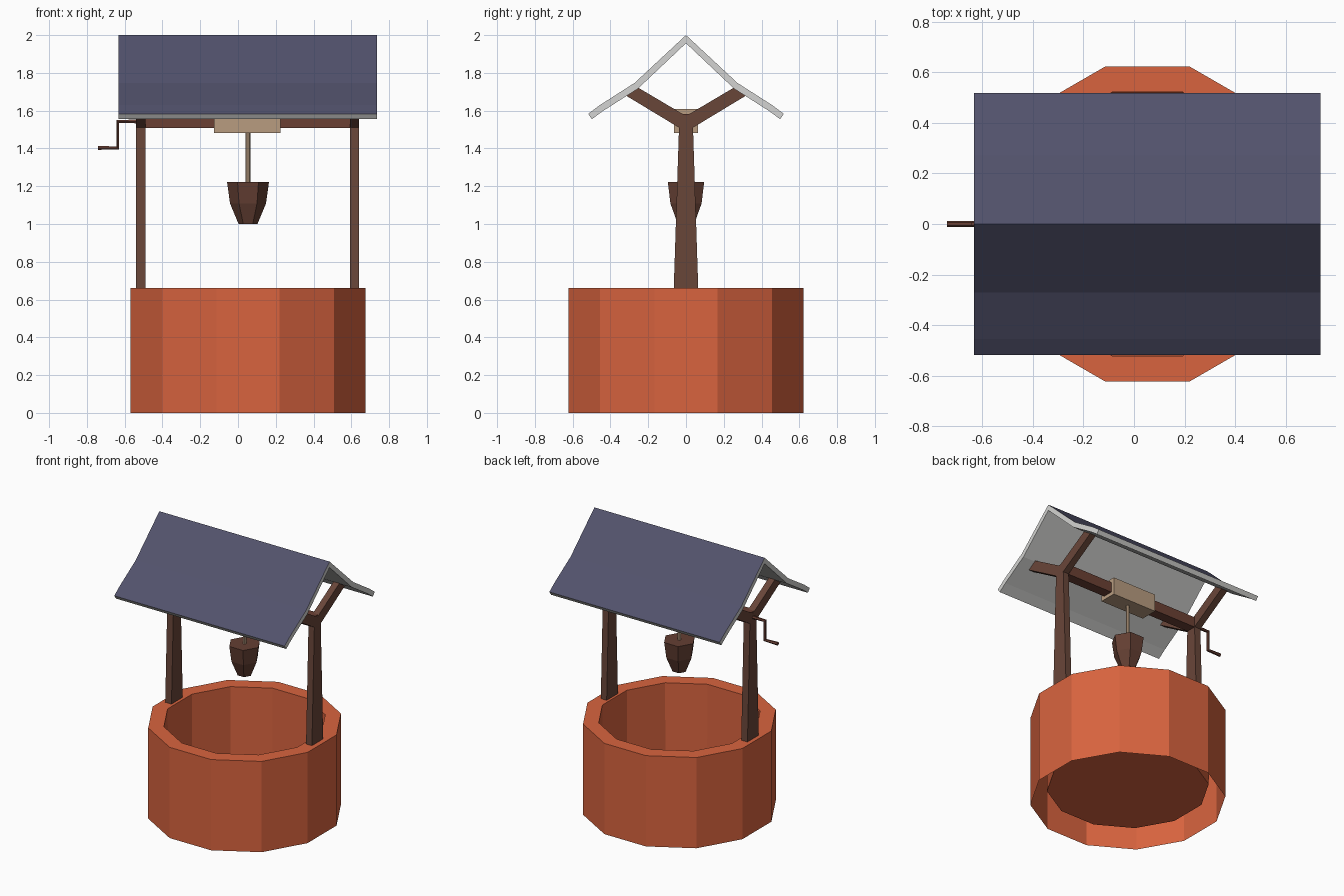
import bpy, bmesh, math
from mathutils import Vector

if "Cube" in bpy.data.objects:
    bpy.data.objects.remove(bpy.data.objects["Cube"])

CX = 0.053  # axis of the well


def mat(name, hexcol):
    def lin(c):
        c /= 255
        return c / 12.92 if c < 0.04045 else ((c + 0.055) / 1.055) ** 2.4
    m = bpy.data.materials.new(name)
    m.diffuse_color = [lin(int(hexcol[i:i + 2], 16)) for i in (0, 2, 4)] + [1]
    m.use_nodes = True
    m.node_tree.nodes["Principled BSDF"].inputs["Base Color"].default_value = m.diffuse_color
    return m


BRICK = mat("terracotta", "D9643F")
WOOD = mat("brown wood", "694639")
BEAM = mat("red brown wood", "6B4034")
BUCKET = mat("dark bucket wood", "643F33")
TAN = mat("tan rope", "B89C80")
NAVY = mat("slate blue", "52526C")
GREY = mat("pale grey", "D4D4D2")


def make(name, bm, *mats):
    bmesh.ops.recalc_face_normals(bm, faces=bm.faces)
    me = bpy.data.meshes.new(name)
    bm.to_mesh(me)
    bm.free()
    for m in mats:
        me.materials.append(m)
    ob = bpy.data.objects.new(name, me)
    bpy.context.collection.objects.link(ob)
    return ob


def lathe(name, rings, n, phase, m, cap_start, cap_end):
    """Low-poly rings of (radius, z) around the well axis."""
    bm = bmesh.new()
    loops = []
    for r, z in rings:
        loops.append([bm.verts.new((CX + r * math.cos(phase + math.tau * k / n),
                                    r * math.sin(phase + math.tau * k / n), z))
                      for k in range(n)])
    for a, b in zip(loops, loops[1:]):
        for k in range(n):
            bm.faces.new((a[k], a[(k + 1) % n], b[(k + 1) % n], b[k]))
    if cap_start:
        bm.faces.new(loops[0])
    if cap_end:
        bm.faces.new(loops[-1])
    return make(name, bm, m)


def extrude_x(name, profile, x0, x1, *mats):
    """Closed (y, z) outline extruded along x."""
    bm = bmesh.new()
    f = bm.faces.new([bm.verts.new((x0, y, z)) for y, z in profile])
    g = bmesh.ops.extrude_face_region(bm, geom=[f])
    vs = [v for v in g["geom"] if isinstance(v, bmesh.types.BMVert)]
    bmesh.ops.translate(bm, verts=vs, vec=(x1 - x0, 0, 0))
    return make(name, bm, *mats)


def mirrored(half):
    """Complete a right half outline, given from bottom centre to top centre."""
    return half + [(-y, z) for y, z in reversed(half) if abs(y) > 1e-6]


def square(h, zc):
    return [(-h, zc - h), (h, zc - h), (h, zc + h), (-h, zc + h)]


# well wall: open underneath, with a raised floor inside
lathe("well_wall", [(0.645, 0), (0.645, 0.66), (0.54, 0.66), (0.535, 0.1)],
      12, math.radians(15), BRICK, False, True)

# Y-shaped posts
post = mirrored([(0.065, 0.655), (0.037, 1.51), (0.318, 1.68), (0.262, 1.727), (0.0, 1.572)])
extrude_x("left_post", post, -0.54, -0.49, WOOD)
extrude_x("right_post", post, 0.593, 0.64, WOOD)

# winding beam and rope roll
extrude_x("winding_beam", square(0.037, 1.545), -0.535, 0.635, BEAM)
extrude_x("rope_roll", square(0.063, 1.545), -0.128, 0.226, TAN)

# rope and bucket
lathe("rope", [(0.013, 1.21), (0.013, 1.5)], 6, 0, TAN, True, True)
lathe("bucket", [(0.05, 1.0), (0.095, 1.108), (0.111, 1.222)], 6, 0, BUCKET, True, True)

# crank handle: a bent square rod
cu = bpy.data.curves.new("crank_path", "CURVE")
cu.dimensions = "3D"
cu.bevel_depth = 0.012
cu.bevel_resolution = 1
cu.use_fill_caps = True
sp = cu.splines.new("POLY")
pts = [(-0.52, 1.543), (-0.637, 1.543), (-0.637, 1.403), (-0.74, 1.403)]
sp.points.add(len(pts) - 1)
for p, (x, z) in zip(sp.points, pts):
    p.co = (x, 0, z, 1)
tmp = bpy.data.objects.new("crank_tmp", cu)
bpy.context.collection.objects.link(tmp)
me = bpy.data.meshes.new_from_object(tmp.evaluated_get(bpy.context.evaluated_depsgraph_get()))
bpy.data.objects.remove(tmp)
me.materials.clear()
me.materials.append(BEAM)
me.polygons.foreach_set("use_smooth", [False] * len(me.polygons))
bpy.context.collection.objects.link(bpy.data.objects.new("crank_handle", me))

# roof: bent sheet, blue above and pale on edges and underside
upper = [(0.518, 1.583), (0.455, 1.63), (0.272, 1.747), (0, 2.0)]
lower = [(0.498, 1.555), (0.44, 1.598), (0.255, 1.716), (0, 1.957)]
bm = bmesh.new()
for s in (1, -1):
    for line, mi in ((upper, 0), (lower, 1)):
        for (y0, z0), (y1, z1) in zip(line, line[1:]):
            f = bm.faces.new([bm.verts.new(c) for c in (
                (-0.633, s * y0, z0), (0.737, s * y0, z0),
                (0.737, s * y1, z1), (-0.633, s * y1, z1))])
            f.material_index = mi
    for x in (-0.633, 0.737):
        for i in range(3):
            f = bm.faces.new([bm.verts.new((x, s * y, z)) for y, z in
                              (upper[i], upper[i + 1], lower[i + 1], lower[i])])
            f.material_index = 1
    f = bm.faces.new([bm.verts.new((x, s * y, z)) for x, (y, z) in (
        (-0.633, upper[0]), (0.737, upper[0]), (0.737, lower[0]), (-0.633, lower[0]))])
    f.material_index = 1
bmesh.ops.remove_doubles(bm, verts=bm.verts, dist=1e-5)
make("roof", bm, NAVY, GREY)
